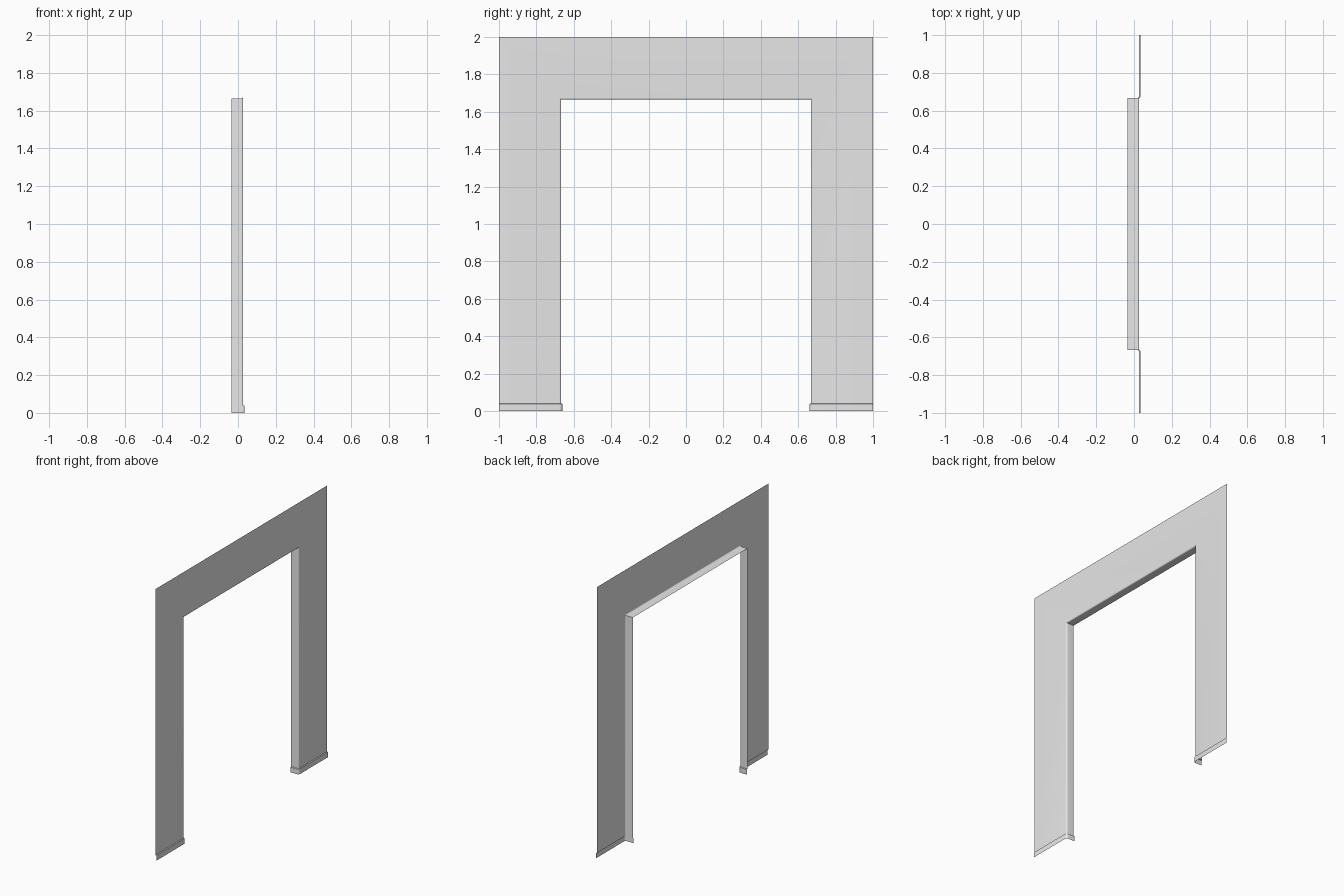
import bpy, bmesh, math

if "Cube" in bpy.data.objects:
    bpy.data.objects.remove(bpy.data.objects["Cube"], do_unlink=True)

grey = bpy.data.materials.new("plain_grey")
grey.use_nodes = True
grey.diffuse_color = (0.8, 0.8, 0.8, 1)
grey.node_tree.nodes["Principled BSDF"].inputs["Base Color"].default_value = (0.8, 0.8, 0.8, 1)

WALL_X, BACK_X = 0.027, -0.034     # wall plane and inner end of the reveal
HALF, TOP = 0.667, 1.665           # opening half width and height
RADIUS = 0.01                      # bullnose between wall and reveal
BASE_H, BASE_OUT = 0.04, 0.007     # baseboard height and projection


def profile(out=0.0):
    """Cross-section from wall to reveal: (distance from opening edge, x)."""
    r = RADIUS + out
    cd, cx = RADIUS, WALL_X - RADIUS
    arc = [(cd - r * math.sin(a), cx + r * math.cos(a))
           for a in (math.pi / 2 * i / 5 for i in range(6))]
    return [(1 - HALF, WALL_X + out)] + arc + [(-out, BACK_X)]


def sheet(name, rows):
    """Surface through rows of points, with its wall side facing +x."""
    bm = bmesh.new()
    grid = [[bm.verts.new(p) for p in row] for row in rows]
    for a, b in zip(grid, grid[1:]):
        for i in range(len(a) - 1):
            bm.faces.new((a[i], a[i + 1], b[i + 1], b[i]))
    bmesh.ops.recalc_face_normals(bm, faces=bm.faces[:])
    biggest = max((f for f in bm.faces if abs(f.normal.x) > 0.9), key=lambda f: f.calc_area())
    if biggest.normal.x < 0:
        bmesh.ops.reverse_faces(bm, faces=bm.faces[:])
    mesh = bpy.data.meshes.new(name)
    bm.to_mesh(mesh)
    bm.free()
    mesh.materials.append(grey)
    ob = bpy.data.objects.new(name, mesh)
    bpy.context.collection.objects.link(ob)
    bpy.ops.object.select_all(action='DESELECT')
    ob.select_set(True)
    bpy.context.view_layer.objects.active = ob
    bpy.ops.object.shade_smooth_by_angle(angle=math.radians(35))


# Wall and reveal: one cross-section swept up, over and down the opening
rows = []
for d, x in profile():
    y = HALF + d
    z = 2.0 if d > 0.1 else TOP + d
    rows.append([(x, -y, BASE_H), (x, -y, z), (x, y, z), (x, y, BASE_H)])
sheet("wall_with_opening", rows)

# Baseboards: narrow ledge, then a vertical strip wrapping into the opening
for side, name in ((1, "back_baseboard"), (-1, "front_baseboard")):
    levels = [(0.0, BASE_H), (BASE_OUT, BASE_H - 0.002), (BASE_OUT, 0.0)]
    sheet(name, [[(x, side * (HALF + d), z) for d, x in profile(out)]
                 for out, z in levels])
